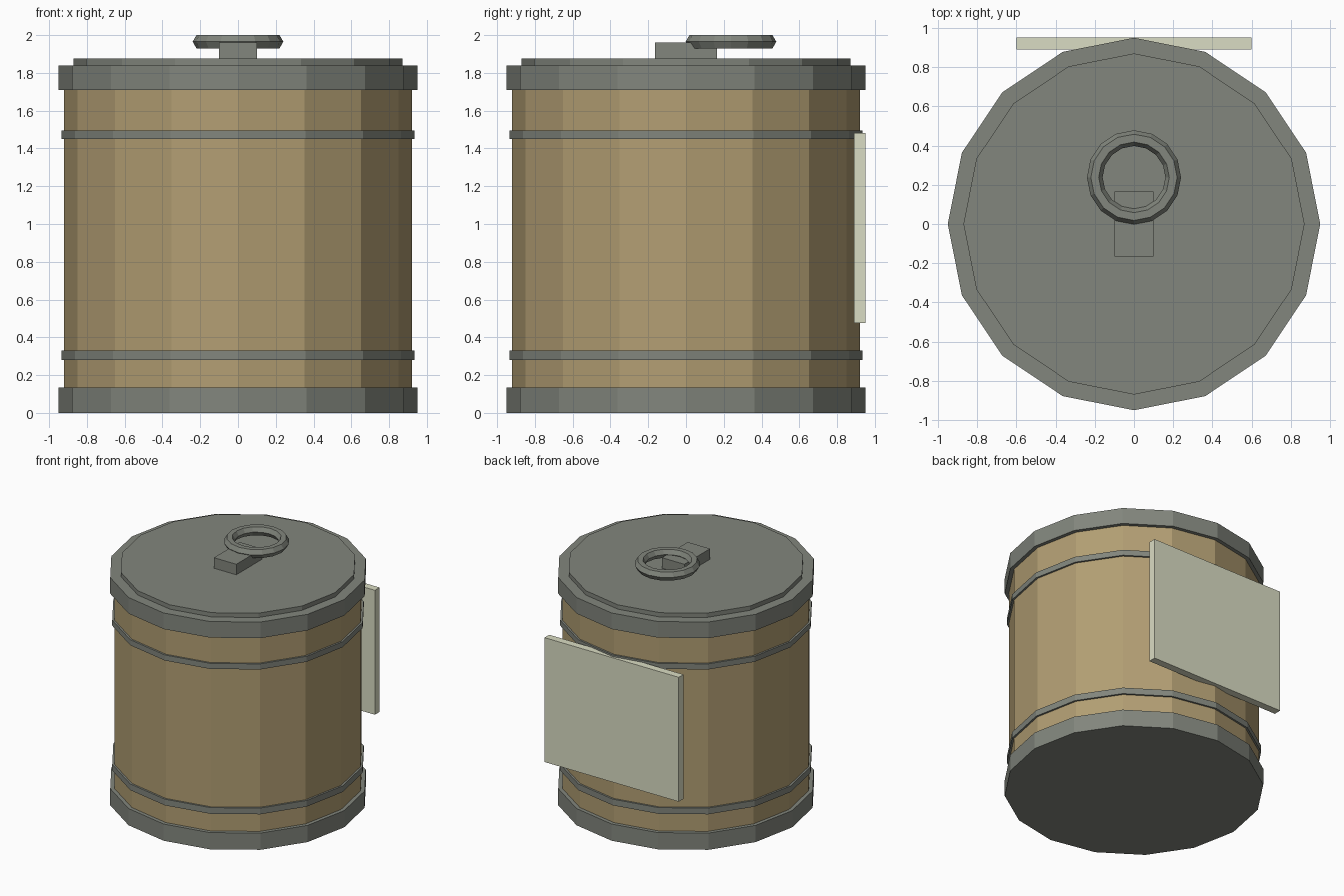
import bpy
import math

SIDES = 16

default = bpy.data.objects.get("Cube")
if default:
    bpy.data.objects.remove(default, do_unlink=True)


def material(name, rgb):
    mat = bpy.data.materials.new(name)
    mat.use_nodes = True
    color = (*rgb, 1.0)
    mat.diffuse_color = color
    mat.node_tree.nodes["Principled BSDF"].inputs["Base Color"].default_value = color
    return mat


def finish(name, mat):
    obj = bpy.context.object
    obj.name = name
    obj.data.name = name
    obj.data.materials.append(mat)
    return obj


def drum(name, radius, bottom, top, mat):
    bpy.ops.mesh.primitive_cylinder_add(
        vertices=SIDES, radius=radius, depth=top - bottom,
        location=(0, 0, (bottom + top) / 2))
    return finish(name, mat)


def block(name, size, center, mat):
    bpy.ops.mesh.primitive_cube_add(size=1, location=center)
    obj = finish(name, mat)
    for v in obj.data.vertices:
        v.co = [c * s for c, s in zip(v.co, size)]
    return obj


tan = material("tan", (0.445, 0.342, 0.171))
grey = material("metal grey", (0.223, 0.238, 0.205))
cream = material("pale cream", (0.70, 0.716, 0.546))

# Canister body with its base and hoops
drum("body", 0.92, 0.02, 1.80, tan)
drum("base", 0.95, 0.0, 0.135, grey)
drum("lower_hoop", 0.935, 0.28, 0.33, grey)
drum("upper_hoop", 0.935, 1.45, 1.495, grey)

# Stepped lid
drum("lid", 0.95, 1.71, 1.84, grey)
drum("lid_top", 0.87, 1.83, 1.875, grey)

# Handle block and pull ring
block("handle_block", (0.2, 0.33, 0.10), (0, 0, 1.91), grey)
bpy.ops.mesh.primitive_torus_add(
    major_segments=SIDES, minor_segments=6, major_radius=0.2,
    minor_radius=0.04, location=(0, 0.238, 1.965))
finish("pull_ring", grey)

# Flat label board on the back
block("back_label", (1.2, 0.06, 1.005), (0, 0.92, 0.978), cream)
